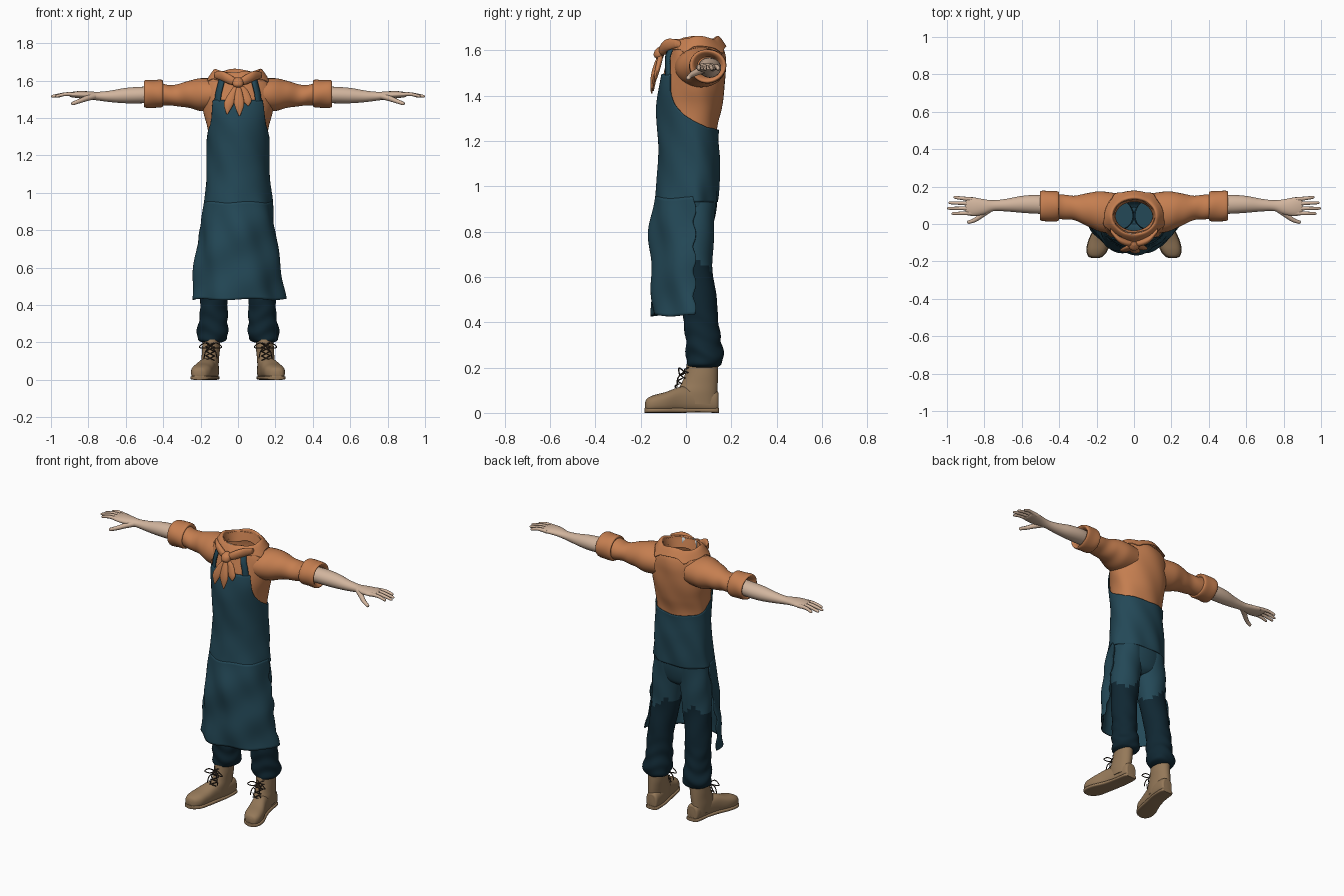
import bpy, bmesh, math
from mathutils import Vector

cube = bpy.data.objects.get("Cube")
if cube:
    bpy.data.objects.remove(cube, do_unlink=True)


def material(name, red, green, blue):
    mat = bpy.data.materials.new(name)
    mat.use_nodes = True
    mat.diffuse_color = (red, green, blue, 1)
    shader = next(node for node in mat.node_tree.nodes if node.type == "BSDF_PRINCIPLED")
    shader.inputs["Base Color"].default_value = (red, green, blue, 1)
    shader.inputs["Roughness"].default_value = 0.8
    return mat


orange = material("orange cloth", 0.56, 0.21, 0.08)
teal = material("teal cloth", 0.017, 0.065, 0.095)
navy = material("dark navy cloth", 0.005, 0.02, 0.032)
skin = material("skin", 0.64, 0.46, 0.34)
leather = material("tan leather", 0.3, 0.19, 0.1)
lace_brown = material("dark brown lace", 0.04, 0.028, 0.02)
undershirt_grey = material("pale grey cloth", 0.55, 0.55, 0.53)


def spline(rows, steps=6):
    """Smooth rows of numbers with a Catmull-Rom curve."""
    result = []
    for i in range(len(rows) - 1):
        p0, p1, p2, p3 = rows[max(i - 1, 0)], rows[i], rows[i + 1], rows[min(i + 2, len(rows) - 1)]
        for k in range(steps):
            t = k / steps
            result.append([b + 0.5 * t * (c - a + t * (2 * a - 5 * b + 4 * c - d + t * (3 * (b - c) + d - a)))
                           for a, b, c, d in zip(p0, p1, p2, p3)])
    return result + [list(rows[-1])]


def lookup(rows, key):
    """Linear lookup in rows sorted by their first number."""
    for low, high in zip(rows, rows[1:]):
        if key <= high[0]:
            t = max(0, (key - low[0]) / (high[0] - low[0]))
            return [a + (b - a) * t for a, b in zip(low, high)]
    return rows[-1]


def grid(name, mat, rings, closed=True, caps=False, thick=0, side=1):
    bm = bmesh.new()
    verts = [[bm.verts.new((p[0] * side, p[1], p[2])) for p in ring] for ring in rings]
    for low, high in zip(verts, verts[1:]):
        count = len(low)
        for j in range(count if closed else count - 1):
            k = (j + 1) % count
            bm.faces.new((low[j], low[k], high[k], high[j]))
    if caps:
        bm.faces.new(verts[0])
        bm.faces.new(verts[-1])
    bmesh.ops.recalc_face_normals(bm, faces=bm.faces)
    mesh = bpy.data.meshes.new(name)
    bm.to_mesh(mesh)
    bm.free()
    obj = bpy.data.objects.new(name, mesh)
    bpy.context.collection.objects.link(obj)
    mesh.materials.append(mat)
    if thick:
        shell = obj.modifiers.new("cloth thickness", "SOLIDIFY")
        shell.thickness, shell.offset = thick, 0
    bpy.ops.object.select_all(action="DESELECT")
    obj.select_set(True)
    bpy.context.view_layer.objects.active = obj
    bpy.ops.object.shade_smooth_by_angle(angle=math.radians(50))
    return obj


def loft(name, mat, rows, axis="z", side=1, n=32, power=2, caps=True, fold=None, floor=None):
    """Rows hold: position along axis, two centre coordinates, two radii."""
    rings = []
    for t, u, v, ru, rv in spline(rows):
        ring = []
        for j in range(n):
            a = math.tau * j / n
            c, s = math.cos(a), math.sin(a)
            grow = 1 + (fold(a, t) if fold else 0)
            x = u + ru * grow * math.copysign(abs(c) ** (2 / power), c)
            y = v + rv * grow * math.copysign(abs(s) ** (2 / power), s)
            if floor is not None:
                y = max(y, floor)
            ring.append({"z": (x, y, t), "x": (t, x, y), "y": (x, t, y)}[axis])
        rings.append(ring)
    return grid(name, mat, rings, caps=caps, side=side)


def tube(name, mat, points, radius, tip=1.0, side=1):
    """Round strand that tapers towards its tip."""
    path = [Vector(p) for p in spline(points)]
    rings = []
    for i, p in enumerate(path):
        along = (path[min(i + 1, len(path) - 1)] - path[max(i - 1, 0)]).normalized()
        across = along.cross(Vector((0.1, 0.3, 1))).normalized()
        other = along.cross(across)
        f = i / (len(path) - 1)
        r = radius * (1 + (tip - 1) * f) * (0.5 if f == 1 else 1)
        rings.append([p + r * (across * math.cos(math.tau * j / 8) + other * math.sin(math.tau * j / 8))
                      for j in range(8)])
    return grid(name, mat, rings, caps=True, side=side)


# Shared body section: height, half width, front y, back y
BODY = spline([(0.43, 0.245, -0.15, 0.12), (0.6, 0.228, -0.152, 0.12), (0.8, 0.2, -0.155, 0.125),
               (0.95, 0.18, -0.135, 0.14), (1.1, 0.168, -0.12, 0.147), (1.25, 0.165, -0.125, 0.143),
               (1.35, 0.172, -0.128, 0.165), (1.43, 0.19, -0.12, 0.178), (1.5, 0.197, -0.105, 0.182),
               (1.56, 0.195, -0.088, 0.182), (1.61, 0.165, -0.075, 0.17), (1.645, 0.12, -0.055, 0.14)])
MID = 0.04


def body(a, z, offset=0.0):
    """Point on the body; angle 0 faces front."""
    _, width, front, back = lookup(BODY, z)
    depth = MID - front if math.cos(a) > 0 else back - MID
    loose = max(0, min(1, (1.15 - z) / 0.5))
    fold = 0.002 * math.sin(6 * a + 25 * z) + loose * (
        0.007 * math.sin(7 * a + 9 * z) + 0.005 * math.sin(3 * a - 22 * z))
    grow = offset + fold
    return ((width + grow) * math.sin(a), MID - (depth + grow) * math.cos(a), z)


def angles(half, n):
    return [half * (2 * j / n - 1) for j in range(n + 1)]


# Shirt trunk, open at the neck
grid("shirt_body", orange, [[body(a, 1.2 + 0.445 * i / 40, -0.009) for a in angles(math.pi, 64)[:-1]]
                            for i in range(41)], thick=0.004)

# Apron: wrapped bib with a curved top edge, and a hanging front skirt
EDGE = [(0, 1.495), (42, 1.495), (44, 1.47), (49, 1.41), (58, 1.36), (73, 1.315), (90, 1.285), (120, 1.26), (180, 1.245)]


def bib_top(a):
    return lookup(EDGE, abs(math.degrees(a)))[1]


grid("apron_bib", teal, [[body(a, 0.93 + (bib_top(a) - 0.93) * i / 36) for a in angles(math.pi, 120)[:-1]]
                         for i in range(37)], thick=0.005)
grid("apron_skirt", teal, [[body(a * (1 + 0.03 * math.sin(30 * i / 40)), 0.43 + 0.52 * i / 40 + 0.004 * math.sin(5 * a))
                            for a in angles(math.pi / 2, 64)] for i in range(41)], closed=False, thick=0.006)

# Trouser seat
loft("trouser_seat", teal, [(0.79, 0, 0.045, 0.06, 0.04), (0.82, 0, 0.045, 0.14, 0.07),
                            (0.9, 0, 0.035, 0.172, 0.1), (1.0, 0, 0.025, 0.165, 0.115)], caps=False)
loft("seat_bottom", teal, [(0.785, 0, 0.045, 0.02, 0.02), (0.795, 0, 0.045, 0.075, 0.045)], n=16)


def leg_fold(a, z):
    gather = max(0, min(1, (0.5 - z) / 0.2))
    return 0.025 * math.sin(3 * a + 30 * z) + gather * 0.045 * math.sin(75 * z + 2 * math.sin(2 * a))


def lies_high(face):
    return face.center.z > 0.66 + 0.03 * math.sin(35 * face.center.x) + 0.015 * math.sin(60 * face.center.y)


LEG = [(0.93, 0.085, 0.05, 0.08, 0.08), (0.8, 0.093, 0.042, 0.092, 0.082), (0.65, 0.105, 0.04, 0.085, 0.077),
       (0.5, 0.125, 0.058, 0.075, 0.077), (0.4, 0.13, 0.068, 0.073, 0.077), (0.32, 0.132, 0.075, 0.076, 0.078),
       (0.25, 0.135, 0.084, 0.083, 0.083), (0.215, 0.138, 0.082, 0.076, 0.076), (0.2, 0.14, 0.075, 0.05, 0.06)]
FOOT = [(0.143, 0.14, 0.045, 0.018, 0.035), (0.132, 0.14, 0.05, 0.038, 0.05), (0.05, 0.148, 0.055, 0.044, 0.055),
        (-0.02, 0.165, 0.058, 0.047, 0.058), (-0.09, 0.187, 0.046, 0.055, 0.046), (-0.14, 0.198, 0.04, 0.053, 0.039),
        (-0.17, 0.205, 0.034, 0.037, 0.031), (-0.18, 0.207, 0.03, 0.016, 0.018)]

for side, label in ((1, "left"), (-1, "right")):
    # Trouser legs: pale above, dark below
    leg = loft(label + "_trouser_leg", navy, LEG, side=side, n=40, fold=leg_fold)
    leg.data.materials.append(teal)
    for face in leg.data.polygons:
        face.material_index = int(lies_high(face))

    # Boots
    loft(label + "_boot_foot", leather, FOOT, "y", side, power=2.5, floor=0.004)
    sole = [(y * 1.015, x, 0.011, r * 1.07, 0.011 if y < 0 or y > 0.1 else 0.009) for y, x, z, r, h in FOOT]
    loft(label + "_boot_sole", leather, sole, "y", side, power=4)
    loft(label + "_boot_shaft", leather, [(0.04, 0.15, 0.05, 0.044, 0.088), (0.09, 0.15, 0.048, 0.047, 0.09),
                                          (0.13, 0.147, 0.06, 0.047, 0.08), (0.17, 0.144, 0.068, 0.048, 0.073),
                                          (0.215, 0.142, 0.072, 0.046, 0.069)], side=side)
    for i in range(4):
        z, y = 0.105 + 0.024 * i, -0.045 + 0.014 * i
        for way in (1, -1):
            tube(label + "_lace_cross", lace_brown, [(0.15 - 0.024 * way, y + 0.012, z), (0.15, y - 0.004, z + 0.012),
                                                     (0.147 + 0.024 * way, y + 0.016, z + 0.024)], 0.003, side=side)
    for way in (1, -1):
        tube(label + "_lace_loop", lace_brown, [(0.147, -0.006, 0.18), (0.147 + 0.03 * way, -0.03, 0.198),
                                                (0.147 + 0.06 * way, -0.03, 0.175), (0.147 + 0.03 * way, -0.025, 0.17),
                                                (0.147, -0.008, 0.18)], 0.003, side=side)
        tube(label + "_lace_end", lace_brown, [(0.147, -0.008, 0.18), (0.147 + 0.025 * way, -0.035, 0.155),
                                               (0.147 + 0.035 * way, -0.04, 0.115)], 0.003, side=side)

    # Sleeve and rolled cuff
    loft(label + "_sleeve", orange, [(0.1, 0.055, 1.525, 0.11, 0.085), (0.19, 0.068, 1.525, 0.107, 0.088),
                                     (0.26, 0.078, 1.527, 0.083, 0.074), (0.32, 0.086, 1.522, 0.067, 0.058),
                                     (0.37, 0.09, 1.522, 0.064, 0.056), (0.42, 0.095, 1.528, 0.066, 0.062)], "x", side,
         caps=False, fold=lambda a, x: 0.035 * math.sin(2 * a + 55 * x) * min(1, max(0, 6 * (x - 0.17))))
    roll = [(0.415, 0.05), (0.402, 0.07), (0.41, 0.08), (0.45, 0.081), (0.49, 0.081), (0.502, 0.073), (0.49, 0.058), (0.46, 0.045)]
    loft(label + "_sleeve_cuff", orange, [(x, 0.096, 1.53, r, r * 0.92) for x, r in roll], "x", side, caps=False,
         fold=lambda a, x: 0.02 * math.sin(3 * a + 40 * x))

    # Forearm and palm
    loft(label + "_forearm_and_palm", skin, [(0.44, 0.1, 1.525, 0.046, 0.044), (0.52, 0.105, 1.523, 0.05, 0.044),
                                             (0.6, 0.105, 1.52, 0.045, 0.041), (0.68, 0.101, 1.516, 0.034, 0.031),
                                             (0.75, 0.098, 1.517, 0.029, 0.023), (0.8, 0.092, 1.522, 0.04, 0.021),
                                             (0.85, 0.092, 1.525, 0.049, 0.019), (0.89, 0.095, 1.525, 0.048, 0.014),
                                             (0.9, 0.095, 1.525, 0.04, 0.009)], "x", side, n=24)
    for finger, root, tip, reach in (("index", 0.058, 0.056, 0.975), ("middle", 0.083, 0.084, 1.0),
                                     ("ring", 0.108, 0.114, 0.992), ("little", 0.131, 0.144, 0.965)):
        tube(f"{label}_{finger}_finger", skin, [(0.86, root, 1.525), (0.92, (root + tip) / 2, 1.528), (reach, tip, 1.515)],
             0.0125, 0.6, side)
    tube(label + "_thumb", skin, [(0.77, 0.08, 1.517), (0.81, 0.05, 1.505), (0.85, 0.022, 1.49), (0.89, 0.008, 1.475)],
         0.018, 0.5, side)

    # Apron strap
    strap = spline([(0.125, -0.063, 1.48), (0.119, -0.064, 1.53), (0.108, -0.062, 1.575), (0.098, -0.045, 1.62)])
    grid(label + "_apron_strap", teal, [[(x - 0.03, y - 0.026, z), (x - 0.015, y - 0.018, z), (x, y - 0.008, z)]
                                        for x, y, z in strap], closed=False, thick=0.008, side=side)

    # Neckerchief bow wings
    loft(label + "_kerchief_wing", orange, [(0.0, -0.105, 1.59, 0.012, 0.012), (0.04, -0.1, 1.605, 0.018, 0.026),
                                            (0.085, -0.078, 1.625, 0.018, 0.026), (0.125, -0.035, 1.63, 0.012, 0.016)],
         "x", side, n=16)

# Turned-down collar with pointed, uneven lower edge
collar = []
for f, grow, z in spline([(0, -0.012, 1.59), (0, 0, 1.635), (0.1, 0.006, 1.655), (0.4, 0.02, 1.648), (1, 0.045, 1.612)]):
    ring = []
    for a in angles(math.pi, 72)[:-1]:
        point = max(0, math.cos(5 * a)) ** 3
        spread = grow + 0.014 * f * point
        ring.append(((0.112 + spread) * math.sin(a), 0.042 - (0.09 + spread) * math.cos(a),
                     z - 0.02 * f * point + 0.006 * math.sin(4 * a + 1) - 0.015 * max(0, math.cos(a)) ** 4))
    collar.append(ring)
grid("shirt_collar", orange, collar, thick=0.004)

# Undershirt edge at the throat
grid("undershirt_edge", undershirt_grey, [[(0.07 * math.sin(a), 0.02 - 0.075 * math.cos(a), z)
                                           for a in angles(0.8, 12)] for z in (1.59, 1.645)], closed=False, thick=0.004)

# Neckerchief knot and hanging tails
loft("kerchief_knot", orange, [(1.56, 0, -0.115, 0.012, 0.01), (1.575, 0, -0.12, 0.027, 0.022),
                               (1.6, 0, -0.115, 0.027, 0.022), (1.618, 0, -0.105, 0.012, 0.01)], n=20)
for name, x, y, z in (("right", -0.058, -0.145, 1.42), ("middle", 0.008, -0.152, 1.41), ("left", 0.055, -0.135, 1.465)):
    drop = (1.58 + z) / 2
    loft(name + "_kerchief_tail", orange, [(1.585, 0, -0.112, 0.01, 0.01), (drop + 0.03, x * 0.5, y + 0.018, 0.022, 0.012),
                                           (drop - 0.025, x * 0.85, y + 0.005, 0.026, 0.01), (z, x, y, 0.003, 0.003)], n=16)
